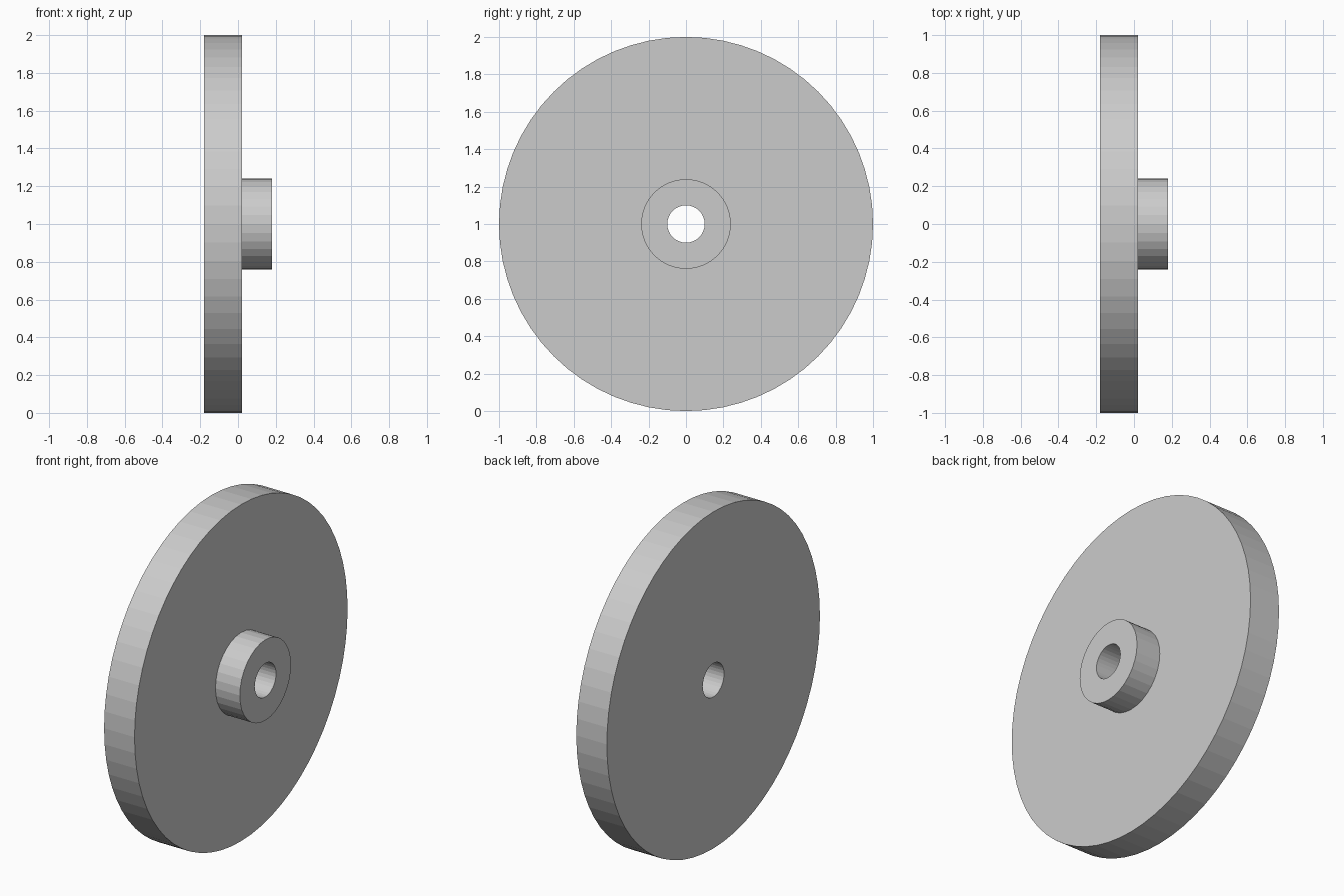
import bpy
import math

if "Cube" in bpy.data.objects:
    bpy.data.objects.remove(bpy.data.objects["Cube"])


def x_cylinder(name, radius, x0, x1, sides):
    """Flat-faceted cylinder lying along x, centred at z = 1."""
    bpy.ops.mesh.primitive_cylinder_add(
        vertices=sides, radius=radius, depth=x1 - x0,
        location=((x0 + x1) / 2, 0, 1), rotation=(0, math.pi / 2, 0))
    obj = bpy.context.object
    obj.name = name
    return obj


def boolean(target, tool, operation):
    mod = target.modifiers.new(operation.title(), 'BOOLEAN')
    mod.operation = operation
    mod.solver = 'EXACT'
    mod.object = tool
    bpy.context.view_layer.objects.active = target
    bpy.ops.object.modifier_apply(modifier=mod.name)
    bpy.data.objects.remove(tool)


# Broad disc
wheel = x_cylinder("wheel_disc", 1.0, -0.18, 0.02, 64)

# Raised hub on the right face, sunk slightly into the disc for a clean union
boolean(wheel, x_cylinder("hub", 0.24, -0.05, 0.18, 32), 'UNION')

# Axle bore through disc and hub
boolean(wheel, x_cylinder("axle_bore", 0.1, -0.3, 0.3, 32), 'DIFFERENCE')
